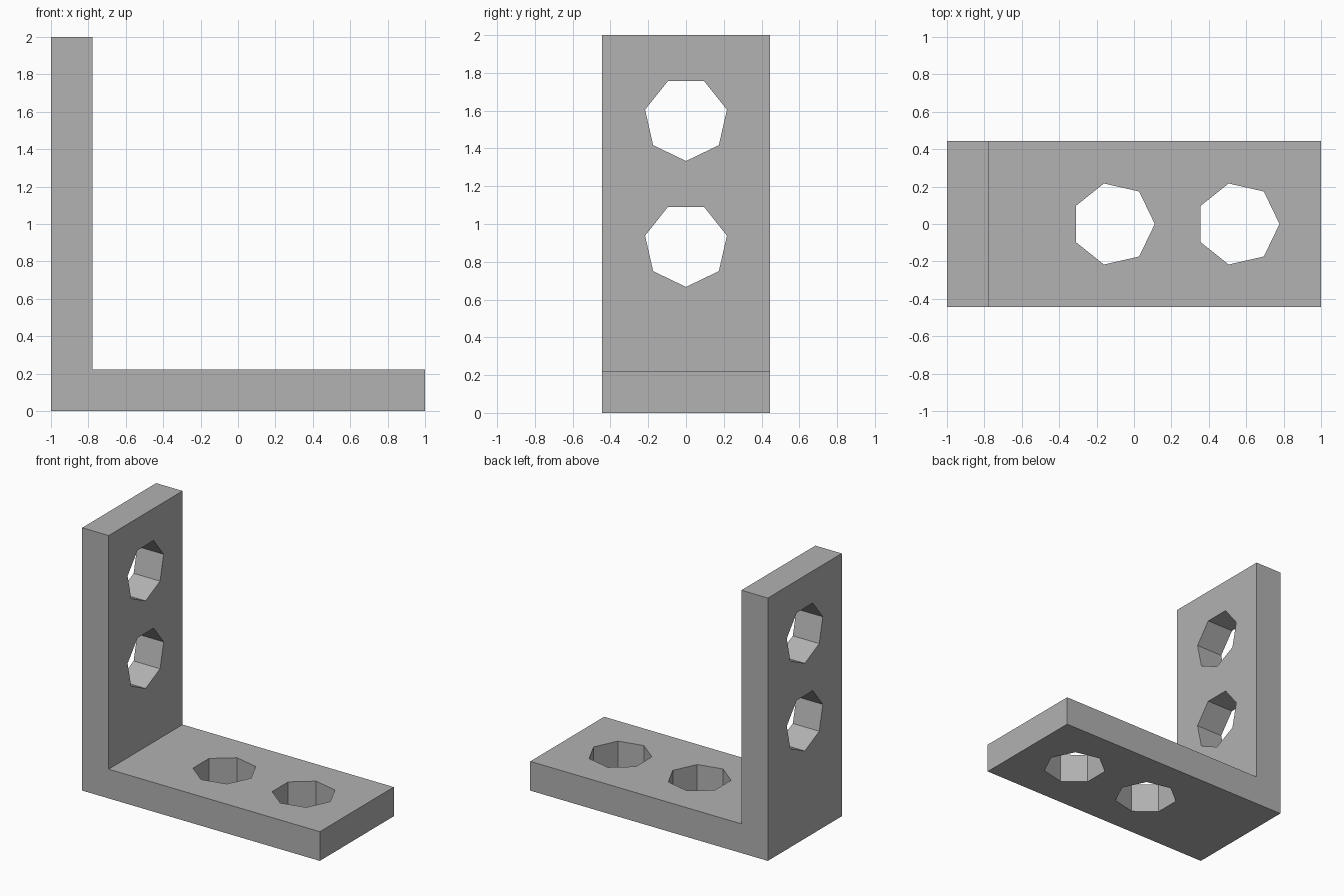
import bpy, bmesh
from math import pi
from mathutils import Matrix

cube = bpy.data.objects.get("Cube")
if cube:
    bpy.data.objects.remove(cube, do_unlink=True)

U = 2 / 9          # plate thickness and hole radius
HALF_WIDTH = 2 * U

grey = bpy.data.materials.new("plain_grey")
grey.use_nodes = True
colour = (0.445, 0.445, 0.445, 1)
grey.diffuse_color = colour
grey.node_tree.nodes["Principled BSDF"].inputs["Base Color"].default_value = colour


def add_object(name, bm):
    bmesh.ops.recalc_face_normals(bm, faces=bm.faces)
    mesh = bpy.data.meshes.new(name)
    bm.to_mesh(mesh)
    bm.free()
    mesh.materials.append(grey)
    obj = bpy.data.objects.new(name, mesh)
    bpy.context.collection.objects.link(obj)
    return obj


# L-shaped profile extruded across the width
bm = bmesh.new()
profile = [(-1, 0), (1, 0), (1, U), (U - 1, U), (U - 1, 2), (-1, 2)]
face = bm.faces.new([bm.verts.new((x, -HALF_WIDTH, z)) for x, z in profile])
side = bmesh.ops.extrude_face_region(bm, geom=[face])["geom"]
bmesh.ops.translate(bm, vec=(0, 2 * HALF_WIDTH, 0),
                    verts=[v for v in side if isinstance(v, bmesh.types.BMVert)])
bracket = add_object("corner_bracket", bm)

# Seven-sided cutters: two through each leg, points facing the leg's end or foot
base_turn = Matrix.Rotation(-pi / 2, 4, "Z")     # first point of the circle to +x
wall_turn = Matrix.Rotation(pi / 2, 4, "Y")      # +x point turned to face down
bm = bmesh.new()
for step in (4, 7):
    for place in (Matrix.Translation((step * U - 1, 0, U / 2)),
                  Matrix.Translation((U / 2 - 1, 0, step * U)) @ wall_turn):
        bmesh.ops.create_cone(bm, cap_ends=True, segments=7, radius1=U, radius2=U,
                              depth=2 * U, matrix=place @ base_turn)
cutter = add_object("hole_cutter", bm)
cutter.hide_render = True

# Cut the holes, then drop the cutter
cut = bracket.modifiers.new("holes", "BOOLEAN")
cut.operation = "DIFFERENCE"
cut.solver = "EXACT"
cut.object = cutter
bpy.context.view_layer.objects.active = bracket
bpy.ops.object.modifier_apply(modifier=cut.name)
bpy.data.objects.remove(cutter, do_unlink=True)
